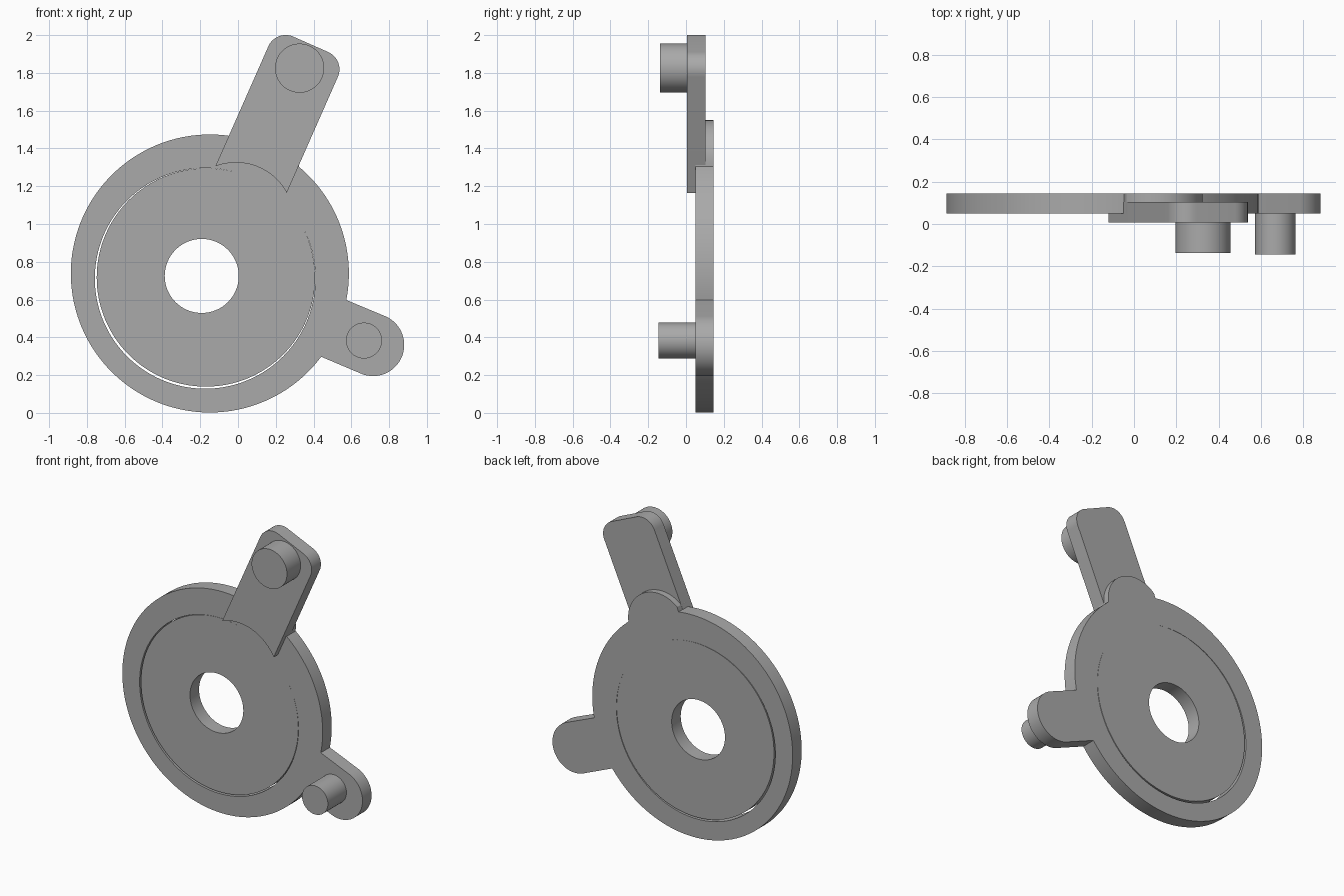
import bpy, bmesh, math
from mathutils import Vector

if "Cube" in bpy.data.objects:
    bpy.data.objects.remove(bpy.data.objects["Cube"])

grey = bpy.data.materials.new("plain grey")
grey.use_nodes = True
grey.diffuse_color = (0.4, 0.4, 0.4, 1)
grey.node_tree.nodes["Principled BSDF"].inputs["Base Color"].default_value = (0.4, 0.4, 0.4, 1)


def arc(c, r, start, end, n):
    """Points (x, z) on an arc, angles in degrees."""
    steps = [math.radians(start + (end - start) * i / n) for i in range(n + 1)]
    return [Vector((c[0] + r * math.cos(t), c[1] + r * math.sin(t))) for t in steps]


def circle(c, r, n=128):
    return arc(c, r, 0, 360, n)[:-1]


def bow(a, b, sag, n=24):
    """Arc from a to b that bulges by sag to the left of its direction."""
    a, b = Vector(a), Vector(b)
    half = (b - a).length / 2
    u = (b - a).normalized()
    side = Vector((-u.y, u.x))
    r = (half * half + sag * sag) / (2 * abs(sag))
    sign = math.copysign(1, sag)
    centre = (a + b) / 2 + side * (sag - sign * r)
    spread = math.atan2(half, r - abs(sag))
    angles = [spread * (2 * i / n - 1) for i in range(n + 1)]
    return [centre + u * r * math.sin(t) + side * sign * r * math.cos(t) for t in angles]


def plate(name, loops, front, back):
    """Fill the closed loops (later ones are holes) and extrude along y."""
    bm = bmesh.new()
    for loop in loops:
        vs = [bm.verts.new((p[0], front, p[1])) for p in loop]
        for i, v in enumerate(vs):
            bm.edges.new((v, vs[i - 1]))
    bmesh.ops.triangle_fill(bm, edges=bm.edges[:], use_beauty=True)
    ext = bmesh.ops.extrude_face_region(bm, geom=bm.faces[:], use_keep_orig=True)
    moved = [g for g in ext["geom"] if isinstance(g, bmesh.types.BMVert)]
    bmesh.ops.translate(bm, verts=moved, vec=(0, back - front, 0))
    bmesh.ops.recalc_face_normals(bm, faces=bm.faces[:])
    me = bpy.data.meshes.new(name)
    bm.to_mesh(me)
    bm.free()
    me.materials.append(grey)
    ob = bpy.data.objects.new(name, me)
    bpy.context.collection.objects.link(ob)
    bpy.ops.object.select_all(action="DESELECT")
    ob.select_set(True)
    bpy.context.view_layer.objects.active = ob
    bpy.ops.object.shade_smooth_by_angle(angle=math.radians(30))
    return ob


FRONT, BACK = 0.05, 0.145

# Outer ring with its side lug and the rounded notch that seats the arm
ring_c, ring_r = (-0.149, 0.738), 0.736
outline = arc(ring_c, ring_r, -11, 50.2, 32)
outline += bow((0.322, 1.307), (-0.036, 1.496), -0.14)[1:]
outline += arc(ring_c, ring_r, 82, 323.2, 110)
outline += arc((0.715, 0.36), 0.165, -114.3, 65.7, 40)
plate("outer_ring", [outline, circle((-0.174, 0.712), 0.584)], FRONT, BACK)

# Inner disc with the bore, set slightly off centre in the ring
plate("inner_disc", [circle((-0.17, 0.717), 0.578), circle((-0.192, 0.725), 0.196, 64)], FRONT, BACK)

# Slanted arm: concave foot, two rounded top corners
along, across = Vector((0.404, 0.915)), Vector((0.915, -0.404))
foot_left, foot_right = Vector((-0.12, 1.305)), Vector((0.258, 1.165))
tilt = math.degrees(math.atan2(along.y, along.x)) - 90
arm = bow(foot_left, foot_right, 0.076)
for offset, start in ((0.302, 0), (0.1, 90)):
    corner = foot_left + across * offset + along * 0.695
    arm += arc(corner, 0.1, start + tilt, start + 90 + tilt, 12)
plate("arm", [arm], 0.006, 0.103)

# Round pins that point forward
plate("arm_pin", [circle((0.326, 1.825), 0.13, 64)], -0.137, 0.006)
plate("lug_pin", [circle((0.667, 0.383), 0.095, 64)], -0.145, FRONT)
